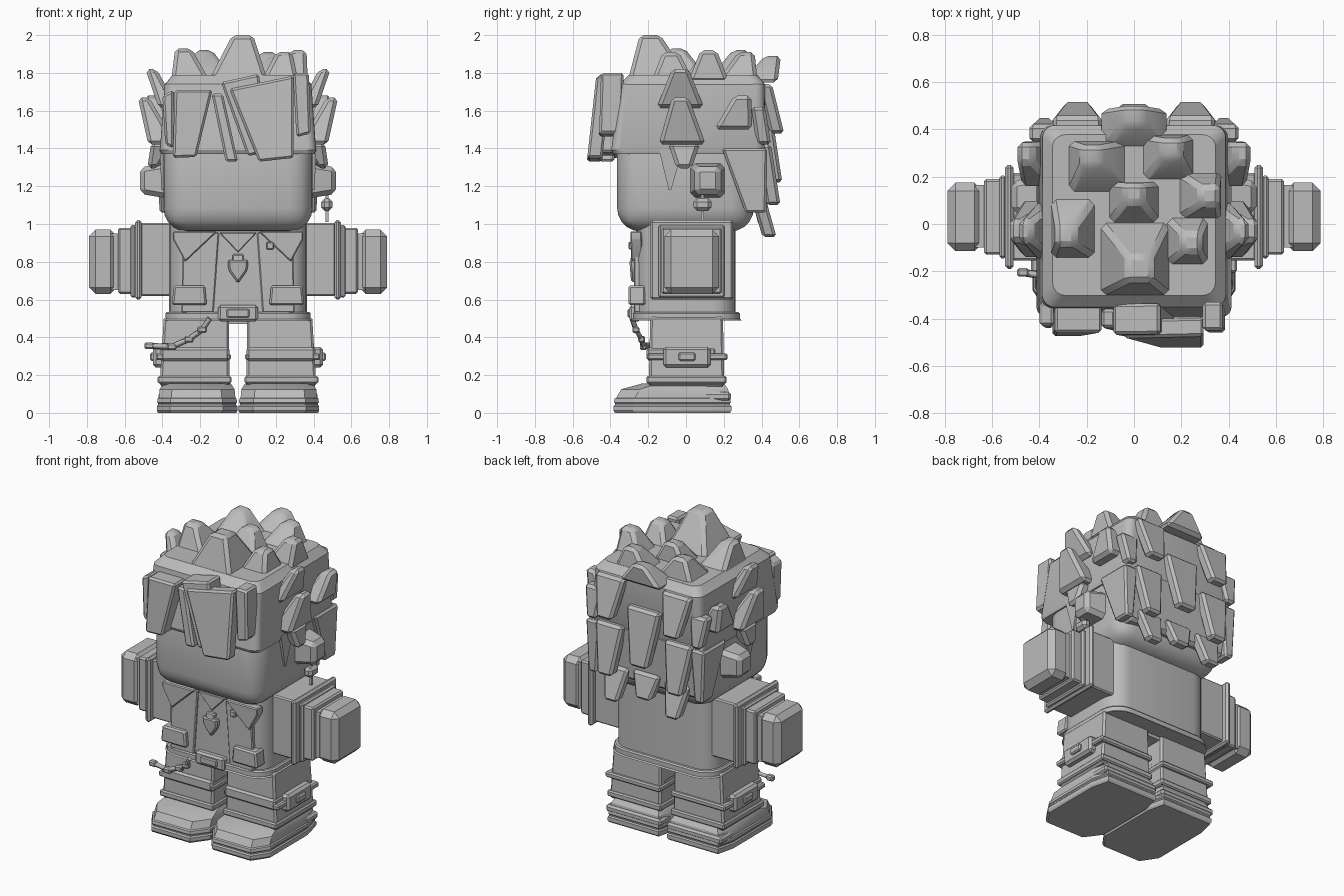
import bpy, bmesh, math

gray = bpy.data.materials.new("plain_gray")
gray.diffuse_color = (0.5, 0.5, 0.5, 1)


def finish(name, bm, mirror=False):
    bmesh.ops.recalc_face_normals(bm, faces=bm.faces)
    me = bpy.data.meshes.new(name)
    bm.to_mesh(me)
    bm.free()
    me.materials.append(gray)
    me.shade_smooth()
    me.set_sharp_from_angle(angle=math.radians(28))
    ob = bpy.data.objects.new(name, me)
    bpy.context.collection.objects.link(ob)
    if mirror:
        ob.modifiers.new("mirror", 'MIRROR').use_mirror_merge = False
    return ob


def loft(name, rings, bevel=0, segs=1, mirror=False, round_sides=0):
    """Skin a stack of equal-length rings; optionally round the lengthwise edges."""
    bm = bmesh.new()
    vs = [[bm.verts.new(p) for p in r] for r in rings]
    n = len(rings[0])
    bm.faces.new(vs[0])
    bm.faces.new(vs[-1])
    sides = []
    for a, b in zip(vs, vs[1:]):
        for i in range(n):
            j = (i + 1) % n
            bm.faces.new((a[i], a[j], b[j], b[i]))
            sides.append(bm.edges.get((a[i], b[i])))
    if round_sides:
        bmesh.ops.bevel(bm, geom=sides, offset=round_sides, segments=5, profile=0.5, affect='EDGES')
    if bevel:
        sharp = [e for e in bm.edges if e.calc_face_angle(0) > 0.45] if round_sides else bm.edges[:]
        bmesh.ops.bevel(bm, geom=sharp, offset=bevel, segments=segs, profile=0.5,
                        affect='EDGES', clamp_overlap=True)
    return finish(name, bm, mirror)


def rect(axis, c, s):
    """Corners of a rectangle across an axis."""
    u, v = [k for k in range(3) if k != "xyz".index(axis)]
    ring = []
    for p, q in ((-1, -1), (1, -1), (1, 1), (-1, 1)):
        w = list(c)
        w[u] += p * s[0] / 2
        w[v] += q * s[1] / 2
        ring.append(w)
    return ring


def taper(name, axis, c0, s0, c1, s1, **kw):
    """Four-sided block running along an axis between two rectangles."""
    return loft(name, [rect(axis, c0, s0), rect(axis, c1, s1)], **kw)


def box(name, x, y, z, **kw):
    cx, cy = sum(x) / 2, sum(y) / 2
    s = (x[1] - x[0], y[1] - y[0])
    return taper(name, 'z', (cx, cy, z[0]), s, (cx, cy, z[1]), s, **kw)


def plate(name, pts, y_top, y_low, thick, bevel=0.012, **kw):
    """Leaning slab from an x-z outline; thick is signed along y."""
    hi, lo = max(p[1] for p in pts), min(p[1] for p in pts)
    ys = [y_low + (y_top - y_low) * (z - lo) / (hi - lo) for _, z in pts]
    outer = [(p[0], y, p[1]) for p, y in zip(pts, ys)]
    inner = [(p[0], y + thick, p[1]) for p, y in zip(pts, ys)]
    return loft(name, [outer, inner], bevel=bevel, **kw)


# Head
box("head", (-0.395, 0.395), (-0.365, 0.36), (0.96, 1.5), bevel=0.125, segs=5)
taper("ear", 'x', (0.37, 0.115, 1.23), (0.19, 0.19), (0.52, 0.115, 1.23), (0.13, 0.14), bevel=0.025, mirror=True)
box("earring_hook", (0.462, 0.478), (0.08, 0.095), (1.01, 1.17))
box("earring_bead", (0.44, 0.50), (0.04, 0.135), (1.07, 1.135), bevel=0.018)

# Hair cap with back and side pieces
loft("hair_cap", [rect('z', (0, 0.01, 1.37), (0.81, 0.79)), rect('z', (0, 0.01, 1.39), (0.825, 0.81)),
                  rect('z', (0, 0.033, 1.745), (0.77, 0.765)), rect('z', (0, 0.038, 1.79), (0.69, 0.68))],
     round_sides=0.045)
taper("hair_back", 'z', (0, 0.345, 1.06), (0.72, 0.10), (0, 0.345, 1.42), (0.82, 0.15), bevel=0.02)
taper("hair_side_rear", 'z', (0.385, 0.37, 1.06), (0.06, 0.11), (0.38, 0.31, 1.40), (0.10, 0.24), bevel=0.012, mirror=True)
taper("sideburn", 'z', (0.39, -0.085, 1.18), (0.03, 0.012), (0.385, -0.08, 1.40), (0.06, 0.13), mirror=True)

# Spikes on the crown: base centre, base size, tip
crown = [
    (0.0, -0.14, 0.32, 0.34, 0.025, -0.19, 2.0),
    (-0.25, -0.01, 0.21, 0.29, -0.29, -0.05, 1.93),
    (0.22, -0.07, 0.20, 0.23, 0.245, -0.08, 1.91),
    (0.0, 0.08, 0.25, 0.20, 0.0, 0.13, 1.91),
    (-0.15, 0.23, 0.28, 0.25, -0.18, 0.29, 1.92),
    (0.14, 0.27, 0.25, 0.22, 0.16, 0.32, 1.91),
    (0.27, 0.12, 0.20, 0.22, 0.32, 0.12, 1.92),
    (0.0, 0.39, 0.30, 0.19, 0.0, 0.46, 1.89),
]
for x, y, w, d, tx, ty, tz in crown:
    t = 0.11 if tz == 2.0 else 0.085
    taper("crown_spike", 'z', (x, y, 1.75), (w, d), (tx, ty, tz), (t, t), bevel=0.02)

# Broad-based spikes standing along both sides
for c0, s0, c1, s1 in (((0.37, -0.03, 1.615), (0.10, 0.25), (0.46, -0.03, 1.82), (0.06, 0.09)),
                       ((0.40, -0.02, 1.42), (0.15, 0.25), (0.50, -0.03, 1.67), (0.06, 0.09)),
                       ((0.40, -0.01, 1.43), (0.12, 0.17), (0.45, -0.01, 1.295), (0.06, 0.08)),
                       ((0.40, 0.25, 1.50), (0.15, 0.20), (0.46, 0.30, 1.68), (0.07, 0.09))):
    taper("side_spike", 'z', c0, s0, c1, s1, bevel=0.02, mirror=True)

# Fringe slabs
plate("fringe_left", [(-0.335, 1.71), (-0.135, 1.71), (-0.22, 1.355), (-0.345, 1.35)], -0.46, -0.475, 0.12)
plate("fringe_thin", [(-0.14, 1.69), (-0.08, 1.69), (0.0, 1.33), (-0.065, 1.33)], -0.44, -0.46, 0.08)
plate("fringe_middle", [(-0.09, 1.75), (0.11, 1.795), (0.17, 1.38), (0.05, 1.36)], -0.465, -0.495, 0.13)
plate("fringe_large", [(-0.045, 1.715), (0.295, 1.785), (0.295, 1.35), (0.11, 1.33)], -0.475, -0.525, 0.08)
plate("fringe_right", [(0.29, 1.80), (0.375, 1.80), (0.385, 1.48), (0.31, 1.46)], -0.45, -0.46, 0.12)
plate("fringe_corner", [(-0.40, 1.68), (-0.34, 1.71), (-0.34, 1.40), (-0.385, 1.42)], -0.43, -0.44, 0.10)


# Locks down the back: x, top, bottom, width, outer y at top and bottom
def lock(x, top, low, w, yt, yl, mirror=False):
    pts = [(x - w / 2, top), (x + w / 2, top), (x + w * 0.26, low), (x - w * 0.26, low)]
    plate("back_lock", pts, yt, yl, -0.075, bevel=0.016, mirror=mirror)


lock(0.24, 1.74, 1.48, 0.21, 0.455, 0.52, True)
lock(0.0, 1.58, 1.22, 0.24, 0.455, 0.51)
lock(0.25, 1.42, 1.10, 0.20, 0.45, 0.50, True)
lock(0.38, 1.62, 1.42, 0.13, 0.42, 0.45, True)
lock(0.0, 1.15, 0.99, 0.20, 0.42, 0.46)
lock(0.22, 1.14, 0.93, 0.18, 0.42, 0.48, True)

# Torso and jacket
box("torso", (-0.365, 0.365), (-0.262, 0.262), (0.49, 1.01), round_sides=0.12)
box("jacket_hem", (-0.385, 0.385), (-0.28, 0.285), (0.49, 0.535), round_sides=0.13, bevel=0.008)
plate("jacket_front", [(0.13, 0.53), (0.30, 0.53), (0.29, 0.955), (0.10, 0.955)], -0.275, -0.275, 0.05, 0.006, mirror=True)
plate("collar", [(0.11, 0.96), (0.345, 0.96), (0.345, 0.92), (0.28, 0.80)], -0.295, -0.29, 0.06, 0.006, mirror=True)
plate("shirt_neck", [(-0.10, 0.955), (0.10, 0.955), (0.0, 0.85)], -0.275, -0.275, 0.03, 0.004)
plate("pocket", [(0.165, 0.57), (0.35, 0.57), (0.34, 0.675), (0.175, 0.675)], -0.305, -0.305, 0.09, 0.01, mirror=True)
plate("badge", [(0.15, 0.865), (0.19, 0.865), (0.19, 0.905), (0.15, 0.905)], -0.305, -0.305, 0.03, 0.006)
plate("pendant", [(-0.055, 0.81), (0.055, 0.81), (0.05, 0.755), (0.0, 0.685), (-0.05, 0.755)], -0.30, -0.29, 0.04, 0.01)
plate("pendant_loop", [(-0.03, 0.84), (0.03, 0.84), (0.03, 0.80), (-0.03, 0.80)], -0.29, -0.295, 0.03, 0.006)
box("buckle", (-0.105, 0.105), (-0.30, -0.24), (0.485, 0.57), bevel=0.012)
box("buckle_plate", (-0.06, 0.06), (-0.31, -0.29), (0.505, 0.55), bevel=0.006)


# Arms, built outward from the body
def arm(name, x0, x1, y, z, **kw):
    box(name, (x0, x1), y, z, mirror=True, **kw)


arm("sleeve", 0.33, 0.515, (-0.155, 0.215), (0.62, 1.005), bevel=0.008)
arm("cuff_flange", 0.51, 0.545, (-0.19, 0.25), (0.60, 1.02), bevel=0.012)
arm("cuff_ring", 0.54, 0.57, (-0.145, 0.205), (0.61, 0.995), bevel=0.01)
arm("wrist", 0.55, 0.635, (-0.13, 0.19), (0.63, 0.98), bevel=0.01)
arm("wrist_gap", 0.62, 0.67, (-0.10, 0.165), (0.65, 0.95))
arm("hand", 0.64, 0.79, (-0.115, 0.175), (0.63, 0.97), bevel=0.035)

# Legs with bands and side pouches
taper("leg", 'z', (0.23, 0.003, 0.14), (0.37, 0.40), (0.22, 0.003, 0.51), (0.345, 0.385), bevel=0.012, mirror=True)
box("hips", (-0.30, 0.30), (-0.18, 0.18), (0.47, 0.52))
box("knee_band", (0.045, 0.41), (-0.208, 0.16), (0.275, 0.345), bevel=0.012, mirror=True)
box("knee_strap", (0.038, 0.435), (-0.205, 0.22), (0.28, 0.315), bevel=0.008, mirror=True)
box("ankle_band", (0.035, 0.425), (-0.21, 0.215), (0.155, 0.195), bevel=0.008, mirror=True)
box("side_pouch", (0.39, 0.45), (-0.12, 0.13), (0.24, 0.35), bevel=0.015, mirror=True)
box("pouch_button", (0.44, 0.465), (-0.04, 0.05), (0.275, 0.32), bevel=0.008, mirror=True)

# Shoes with a grooved sole and sloping toe
outline = [(0.03, 0.24), (0.40, 0.24), (0.43, 0.12), (0.43, -0.28), (0.36, -0.385), (0.08, -0.385),
           (0.003, -0.28), (0.003, 0.12)]


def foot_ring(z, s, front=0):
    ring = []
    for x, y in outline:
        ny = y * s if y > 0 else -0.07 + (y + 0.07) * s
        ring.append((0.217 + (x - 0.217) * s, ny + (front if y < 0 else 0), z))
    return ring


loft("shoe", [foot_ring(*r) for r in ((0, 0.97), (0.012, 1), (0.035, 1), (0.042, 0.97), (0.05, 0.97), (0.056, 0.99),
                                      (0.075, 0.98), (0.08, 0.95), (0.125, 0.93, 0.02), (0.155, 0.84, 0.10))], mirror=True)
box("heel_strap", (0.02, 0.42), (0.10, 0.238), (0.065, 0.11), bevel=0.012, mirror=True)

# Hanging chain
path = [(-0.15, -0.285, 0.50), (-0.19, -0.265, 0.44), (-0.26, -0.235, 0.39), (-0.35, -0.225, 0.35), (-0.47, -0.205, 0.355)]
cu = bpy.data.curves.new("chain", 'CURVE')
cu.dimensions = '3D'
cu.bevel_depth = 0.016
cu.bevel_resolution = 0
sp = cu.splines.new('POLY')
sp.points.add(len(path) - 1)
for p, q in zip(sp.points, path):
    p.co = (*q, 1)
cu.use_fill_caps = True
cu.materials.append(gray)
bpy.context.collection.objects.link(bpy.data.objects.new("chain", cu))
for a in path[1:]:
    box("chain_link", (a[0] - 0.025, a[0] + 0.025), (a[1] - 0.018, a[1] + 0.018), (a[2] - 0.018, a[2] + 0.018), bevel=0.008)
